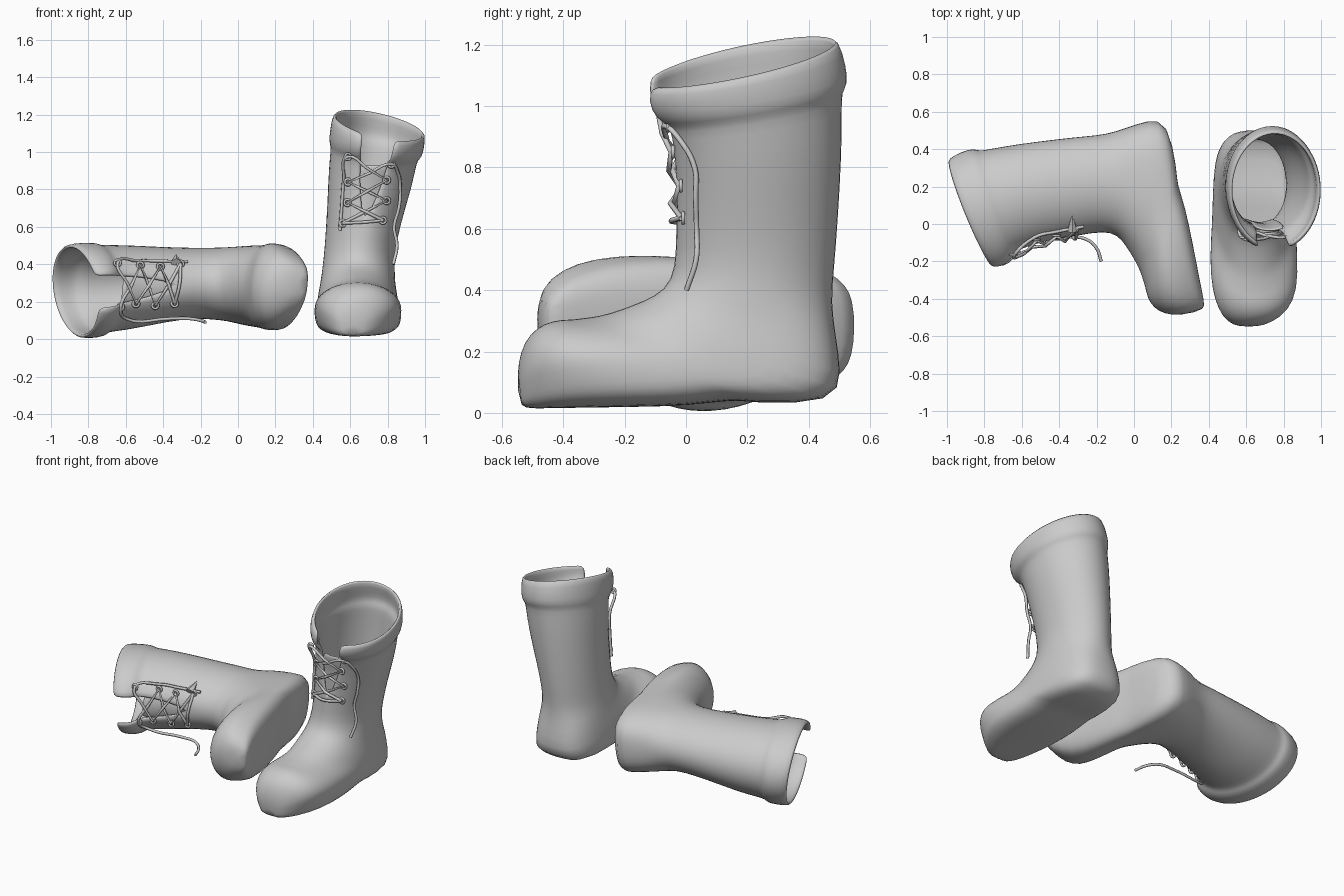
import bpy, bmesh, math
from mathutils import Matrix, Vector

cube = bpy.data.objects.get("Cube")
if cube:
    bpy.data.objects.remove(cube, do_unlink=True)

grey = bpy.data.materials.new("plain grey")
grey.use_nodes = True
grey.diffuse_color = (0.6, 0.6, 0.6, 1)
grey.node_tree.nodes["Principled BSDF"].inputs["Base Color"].default_value = grey.diffuse_color

# Boot sections from rim to toe: instep y, z, heel/sole y, z, centre x, half width
RINGS = [
    (-.14, 1.08, .5, 1.215, .755, .25),
    (-.155, 1.03, .525, 1.13, .745, .253),
    (-.125, .965, .53, 1.07, .735, .252),
    (-.08, .945, .51, 1.045, .73, .234),
    (-.068, .91, .51, 1, .722, .232),
    (-.045, .8, .51, .85, .705, .225),
    (-.035, .6, .497, .62, .67, .2),
    (-.035, .47, .485, .47, .65, .19),
    (-.07, .4, .475, .36, .645, .195),
    (-.14, .365, .49, .25, .64, .2),
    (-.22, .335, .51, .13, .64, .215),
    (-.29, .315, .49, .03, .64, .22),
    (-.34, .31, .22, .03, .64, .225),
    (-.37, .305, .16, .045, .64, .228),
    (-.41, .305, .02, .022, .64, .235),
    (-.46, .295, -.2, .018, .645, .232),
    (-.51, .26, -.38, .016, .64, .195),
    (-.54, .2, -.5, .013, .62, .125),
    (-.55, .13, -.545, .018, .612, .055),
]
SEGMENTS = 24
FIRST_FOOT_RING = 9


def front_point(x, z, lift=0.012):
    """Point lying on the front of the shaft, raised by lift."""
    for a, b in zip(RINGS, RINGS[1:]):
        if z >= b[1]:
            break
    f = min(1, (a[1] - z) / (a[1] - b[1]))
    ay, az, by, bz, xc, w = (p + (q - p) * f for p, q in zip(a, b))
    d = max(-.72, min(.72, (x - xc) / w))
    return Vector((x, (ay + by) / 2 - (by - ay) / 2 * math.sqrt(1 - d * d) - lift, z))


def add_mesh(name, bm, place):
    bm.transform(place)
    if place.determinant() < 0:
        bmesh.ops.reverse_faces(bm, faces=bm.faces)
    mesh = bpy.data.meshes.new(name)
    bm.to_mesh(mesh)
    bm.free()
    mesh.materials.append(grey)
    obj = bpy.data.objects.new(name, mesh)
    bpy.context.collection.objects.link(obj)
    for face in mesh.polygons:
        face.use_smooth = True
    return obj


def thicken(obj, thickness):
    solid = obj.modifiers.new("thickness", 'SOLIDIFY')
    solid.thickness = thickness
    solid.offset = -1
    sub = obj.modifiers.new("smooth", 'SUBSURF')
    sub.levels = sub.render_levels = 1


def add_shell(name, place):
    bm = bmesh.new()
    rows = []
    for i, (ay, az, by, bz, xc, w) in enumerate(RINGS):
        # the top slopes sideways and the front slit widens upwards
        tilt = -max(0, az - .65) / 2
        gap = .36 * math.sqrt(max(0, min(1, (az - .6) / .4)))
        row = []
        for j in range(SEGMENTS + 1):
            t = gap + (2 * math.pi - 2 * gap) * j / SEGMENTS
            c, s = math.cos(t), math.sin(t)
            if i >= FIRST_FOOT_RING and c < 0:  # squarer towards the sole
                power = .7 if i < FIRST_FOOT_RING + 2 else .55
                c, s = -abs(c) ** power, math.copysign(abs(s) ** power, s)
            x = w * s
            row.append(bm.verts.new((xc + x, (ay + by) / 2 + (ay - by) / 2 * c,
                                     (az + bz) / 2 + (az - bz) / 2 * c + tilt * x)))
        rows.append(row)
    for a, b in zip(rows, rows[1:]):
        for j in range(SEGMENTS):
            bm.faces.new((a[j], b[j], b[j + 1], a[j + 1]))
    bm.faces.new(rows[-1][:-1][::-1])
    bmesh.ops.remove_doubles(bm, verts=bm.verts, dist=.0005)
    thicken(add_mesh(name, bm, place), .025)


def add_tongue(name, place):
    bm = bmesh.new()
    rows = []
    for i in range(7):
        z = .56 + .37 * i / 6
        xc = .66 + .065 * i / 6
        rows.append([bm.verts.new(front_point(xc + .042 * k, z, -.03)) for k in range(-2, 3)])
    for a, b in zip(rows, rows[1:]):
        for k in range(4):
            bm.faces.new((a[k], a[k + 1], b[k + 1], b[k]))
    thicken(add_mesh(name, bm, place), .015)


def add_lace(name, points, straight=0):
    """Lace tube: the first points are pulled straight, the rest hang loose."""
    curve = bpy.data.curves.new(name, 'CURVE')
    curve.dimensions = '3D'
    curve.bevel_depth = .009
    curve.bevel_resolution = 1
    curve.resolution_u = 5
    curve.use_fill_caps = True
    spline = curve.splines.new('BEZIER')
    spline.bezier_points.add(len(points) - 1)
    for i, (bp, p) in enumerate(zip(spline.bezier_points, points)):
        bp.co = p
        bp.handle_left_type = bp.handle_right_type = 'VECTOR' if i < straight else 'AUTO'
    curve.materials.append(grey)
    bpy.context.collection.objects.link(bpy.data.objects.new(name, curve))


# Eyelets (x, z) from bottom to top on each side
LEFT = [(.775, .635), (.795, .74), (.795, .85), (.82, .935)]
RIGHT = [(.56, .62), (.585, .73), (.588, .84), (.588, .975)]


def add_lacing(side, place, dangle):
    for n, first, second, lift in (("a", LEFT, RIGHT, .012), ("b", RIGHT, LEFT, 0)):
        zigzag = [(first, second)[i % 2][i] for i in range(4)]
        path = []
        for p, q in zip(zigzag, zigzag[1:]):
            path += [front_point(*p), front_point((p[0] + q[0]) / 2, (p[1] + q[1]) / 2, lift)]
        path.append(front_point(*zigzag[-1]))
        # the loose end starts from the top eyelet
        add_lace(f"{side}_lace_{n}", [place @ p for p in path] + dangle[n], len(path) - 1)
    middle = (.67, .625)
    add_lace(f"{side}_lace_bar", [place @ front_point(*p) for p in (RIGHT[0], middle, LEFT[0])])
    for i, p in enumerate(LEFT + RIGHT):
        centre = place @ front_point(*p, .006)
        bpy.ops.mesh.primitive_torus_add(major_radius=.017, minor_radius=.007, major_segments=10,
                                         minor_segments=6, location=centre,
                                         rotation=(math.pi / 2, 0, 0))
        eyelet = bpy.context.object
        eyelet.name = f"{side}_eyelet_{i + 1}"
        eyelet.data.materials.append(grey)
        bpy.ops.object.shade_smooth()


# Standing boot, and its mirrored twin lying on its side
standing = Matrix.Identity(4)
fwd = Vector((-.18, .983, 0)).normalized()
up = Vector((-.98, -.18, .09)).normalized()
side_axis = -fwd.cross(up)
lying = Matrix((side_axis, fwd, up)).transposed().to_4x4()
lying.translation = (.35, .09, .905)

# Loose lace ends
outer = [(.855, .89), (.868, .8), (.86, .7), (.835, .6), (.85, .5), (.83, .4)]
inner = [(.565, .85), (.555, .72), (.545, .58)]
fallen = [Vector(p) for p in ((-.6, -.09, .11), (-.36, -.07, .11), (-.26, -.08, .11),
                              (-.2, -.13, .1), (-.175, -.2, .09))]
for side, place in (("standing", standing), ("lying", lying)):
    add_shell(f"{side}_boot", place)
    add_tongue(f"{side}_tongue", place)
    loose = [place @ front_point(*p) for p in inner]
    hang = fallen if side == "lying" else [place @ front_point(*p) for p in outer]
    add_lacing(side, place, {"a": loose, "b": hang})

# Small peg on the lying boot
bpy.ops.mesh.primitive_cone_add(vertices=6, radius1=.03, depth=.1, location=(-.33, .01, .43),
                                rotation=(-math.radians(60), 0, 0))
peg = bpy.context.object
peg.name = "small_peg"
peg.data.materials.append(grey)
